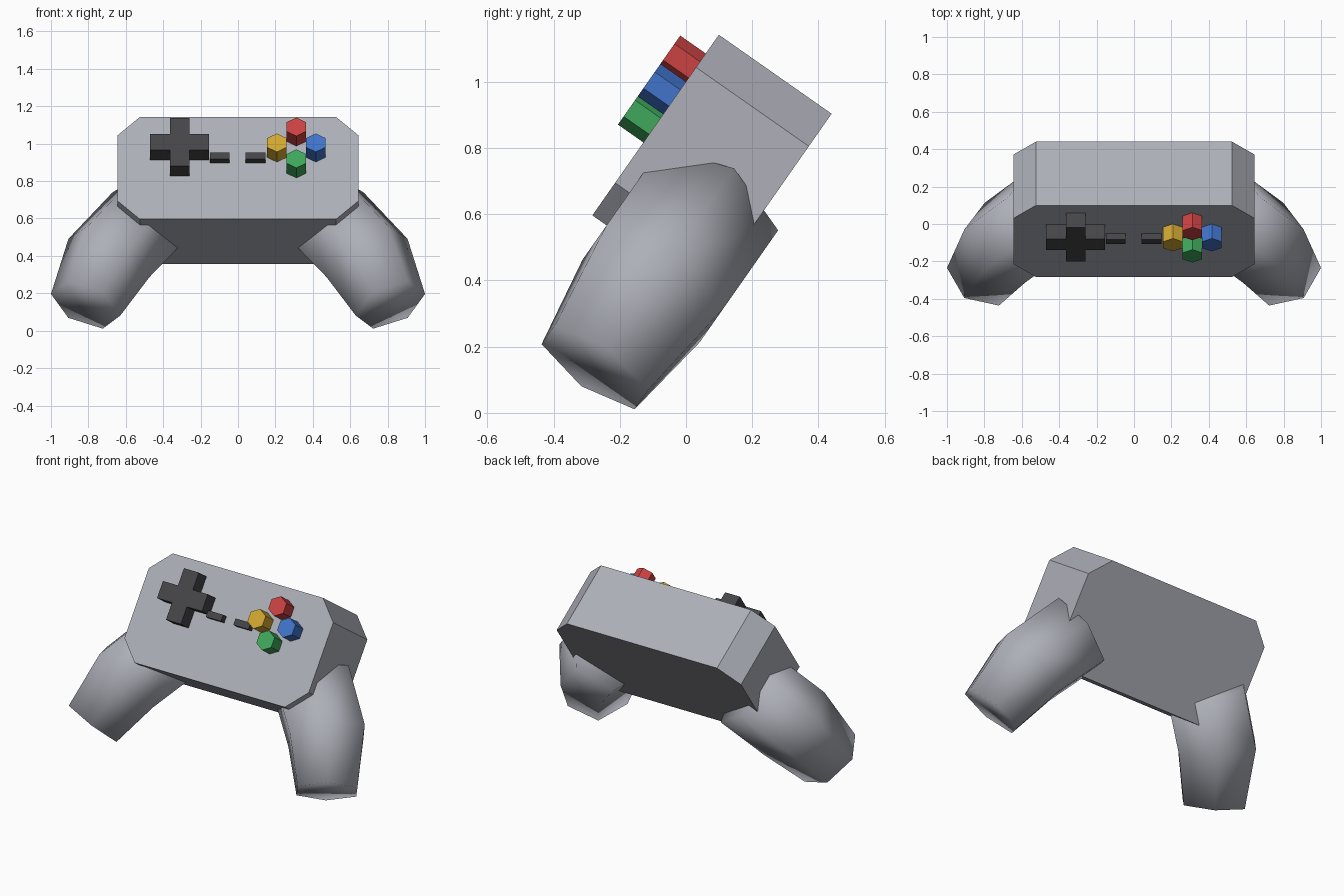
import bpy, bmesh, math
from mathutils import Matrix, Vector

if "Cube" in bpy.data.objects:
    bpy.data.objects.remove(bpy.data.objects["Cube"])

# Local frame: x across, y up the face, z out of the face; tilted back by 35 degrees
FRAME = Matrix.Translation((0, 0.0785, 0.75)) @ Matrix.Rotation(math.radians(55), 4, 'X')


def material(name, r, g, b):
    m = bpy.data.materials.new(name)
    m.diffuse_color = (r, g, b, 1)
    m.use_nodes = True
    m.node_tree.nodes["Principled BSDF"].inputs["Base Color"].default_value = m.diffuse_color
    return m


GREY = material("shell grey", 0.42, 0.43, 0.48)
BLACK = material("dark plastic", 0.06, 0.06, 0.067)
RED = material("red", 0.60, 0.055, 0.055)
BLUE = material("blue", 0.052, 0.175, 0.60)
GREEN = material("green", 0.05, 0.39, 0.105)
YELLOW = material("yellow", 0.64, 0.39, 0.03)


def loft(name, rings, mat, smooth=False):
    """Skin a closed solid through rings of local points."""
    bm = bmesh.new()
    loops = [[bm.verts.new(FRAME @ Vector(p)) for p in ring] for ring in rings]
    for a, b in zip(loops, loops[1:]):
        for i in range(len(a)):
            j = (i + 1) % len(a)
            bm.faces.new((a[i], a[j], b[j], b[i]))
    bm.faces.new(loops[0])
    bm.faces.new(loops[-1])
    bmesh.ops.recalc_face_normals(bm, faces=bm.faces)
    for f in bm.faces:
        f.smooth = smooth
    me = bpy.data.meshes.new(name)
    bm.to_mesh(me)
    bm.free()
    me.materials.append(mat)
    ob = bpy.data.objects.new(name, me)
    bpy.context.collection.objects.link(ob)
    return ob


def prism(name, outline, z0, z1, mat):
    return loft(name, [[(x, y, z) for x, y in outline] for z in (z0, z1)], mat)


# Body: rectangle with cut corners
W, H, C = 0.645, 0.333, 0.12
body = [(W, H - C), (W - C, H), (C - W, H), (-W, H - C),
        (-W, C - H), (C - W, -H), (W - C, -H), (W, C - H)]
prism("body", body, -0.208, 0.208, GREY)

# Grips: bent six-sided tubes, (x, y, radius, lean in degrees) per ring
PATH = [(0.475, -0.125, 0.25, 38), (0.69, -0.398, 0.25, 30), (0.815, -0.704, 0.198, 21)]
for side, label in ((-1, "left"), (1, "right")):
    rings = []
    for cx, cy, r, lean in PATH:
        t = math.radians(lean)
        ring = []
        for k in range(6):
            a = k * math.pi / 3
            across = r * math.cos(a)
            ring.append((side * (cx + across * math.cos(t)),
                         cy + across * math.sin(t),
                         -0.061 + r * math.sin(a)))
        rings.append(ring)
    loft(label + "_grip", rings, GREY, smooth=True)

# Direction pad: one plus-shaped prism
L, S = 0.157, 0.052
plus = [(S, S), (S, L), (-S, L), (-S, S), (-L, S), (-L, -S),
        (-S, -S), (-S, -L), (S, -L), (S, -S), (L, -S), (L, S)]
prism("direction_pad", [(x - 0.3125, y + 0.104) for x, y in plus], 0.19, 0.302, BLACK)

# Two small menu buttons
for x, label in ((-0.098, "left"), (0.094, "right")):
    bar = [(x + sx * 0.053, 0.053 + sy * 0.02) for sx, sy in ((1, 1), (-1, 1), (-1, -1), (1, -1))]
    prism(label + "_menu_button", bar, 0.19, 0.248, BLACK)

# Four hexagonal action buttons in a diamond
for name, dx, dy, mat in (("red", 0, 1, RED), ("blue", 1, 0, BLUE),
                          ("green", 0, -1, GREEN), ("yellow", -1, 0, YELLOW)):
    hexagon = [(0.312 + 0.104 * dx + 0.06 * math.sin(k * math.pi / 3),
                0.1 + 0.104 * dy + 0.06 * math.cos(k * math.pi / 3)) for k in range(6)]
    prism(name + "_button", hexagon, 0.19, 0.302, mat)
